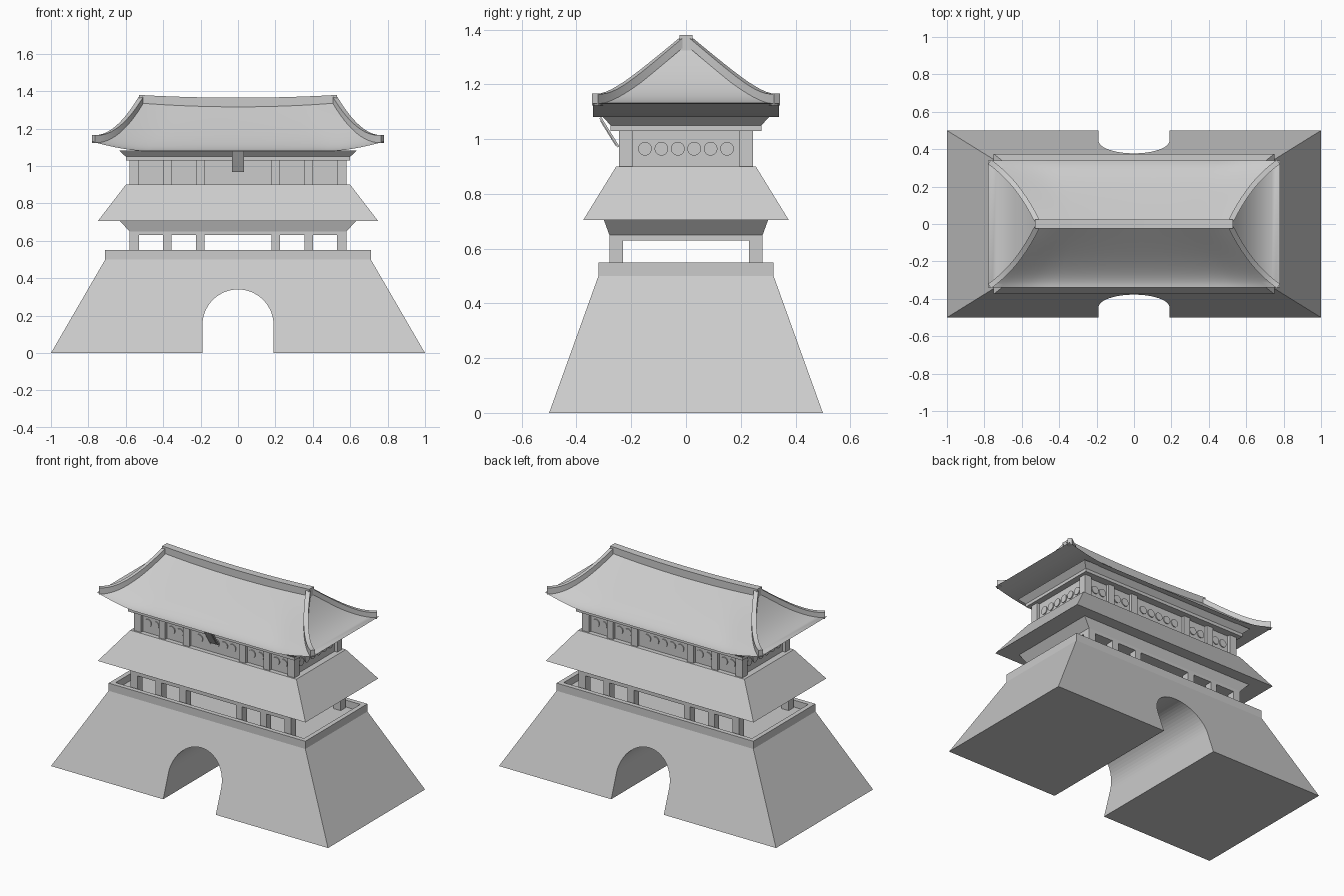
import bpy, bmesh, math
from mathutils import Vector, Matrix

if "Cube" in bpy.data.objects:
    bpy.data.objects.remove(bpy.data.objects["Cube"])


def make(name, bm, smooth=False):
    bmesh.ops.recalc_face_normals(bm, faces=bm.faces)
    me = bpy.data.meshes.new(name)
    bm.to_mesh(me)
    bm.free()
    ob = bpy.data.objects.new(name, me)
    bpy.context.collection.objects.link(ob)
    if smooth:
        bpy.ops.object.select_all(action='DESELECT')
        ob.select_set(True)
        bpy.context.view_layer.objects.active = ob
        bpy.ops.object.shade_smooth_by_angle(angle=math.radians(30))
    return ob


def loft(bm, rings, cap=True):
    vs = [[bm.verts.new(p) for p in r] for r in rings]
    n = len(vs[0])
    for a, b in zip(vs, vs[1:]):
        for i in range(n):
            j = (i + 1) % n
            bm.faces.new((a[i], a[j], b[j], b[i]))
    if cap:
        bm.faces.new(vs[0])
        bm.faces.new(vs[-1])
    return vs


def rect(x, y, z):
    return [(-x, -y, z), (x, -y, z), (x, y, z), (-x, y, z)]


def tiers(name, levels):
    bm = bmesh.new()
    loft(bm, [rect(*l) for l in levels])
    return make(name, bm)


def add_box(bm, x0, x1, y0, y1, z0, z1):
    loft(bm, [[(x0, y0, z), (x1, y0, z), (x1, y1, z), (x0, y1, z)] for z in (z0, z1)])


# stone base with arched tunnel and hollow parapet
base = tiers("stone_base", [(1, .5, 0), (.71, .32, .5), (.71, .32, .55),
                            (.68, .29, .55), (.68, .29, .505)])
bm = bmesh.new()
arch = [(-.19, -.1), (.19, -.1)] + [(.19 * math.cos(math.pi * i / 32), .15 + .19 * math.sin(math.pi * i / 32))
                                   for i in range(33)]
loft(bm, [[(x, y, z) for x, z in arch] for y in (-.7, .7)])
cutter = make("arch_cutter", bm)
cutter.hide_render = True
mod = base.modifiers.new("arch", 'BOOLEAN')
mod.object = cutter
mod.solver = 'EXACT'
bpy.context.view_layer.objects.active = base
bpy.ops.object.modifier_apply(modifier=mod.name)
bpy.data.objects.remove(cutter)

# columns of both storeys
SPANS = [(.53, .58), (.355, .40), (.18, .225)]
for name, yo, z0, z1 in (("lower_columns", .28, .505, .63), ("upper_columns", .245, .89, 1.03)):
    bm = bmesh.new()
    for a, b in SPANS:
        for x0, x1 in ((a, b), (-b, -a)):
            for y0, y1 in ((yo - .05, yo), (-yo, .05 - yo)):
                add_box(bm, x0, x1, y0, y1, z0, z1)
    make(name, bm)

# beams, brackets and lower roof
tiers("lower_beam_and_bracket", [(.58, .28, .63), (.58, .28, .65), (.63, .30, .705)])
tiers("lower_roof", [(.75, .375, .705), (.60, .255, .90)])
tiers("upper_wall", [(.56, .225, .89), (.56, .225, 1.03)])
tiers("upper_beam", [(.60, .275, 1.03), (.60, .275, 1.05)])
tiers("upper_bracket", [(.60, .275, 1.05), (.635, .305, 1.082)])

# round wall ornaments
bm = bmesh.new()


def disc(pos, axis):
    rot = Matrix.Rotation(math.pi / 2, 4, axis)
    bmesh.ops.create_cone(bm, cap_ends=True, segments=20, radius1=.025, radius2=.025,
                          depth=.012, matrix=Matrix.Translation(pos) @ rot)


for s in (-1, 1):
    for x in (-.49, -.435, -.32, -.26, -.12, -.06, 0, .06, .12, .26, .32, .435, .49):
        disc((x, s * .225, .965), 'X')
    for i in range(6):
        disc((s * .56, -.15 + .06 * i, .965), 'Y')
make("wall_discs", bm)


# upper roof: flared hip curve shared by the slopes and hip bars
def hip(u):
    s = 1 - (1 - u) ** 2
    return Vector((.52 + .26 * u, .02 + .32 * (.8 * s + .2 * u ** 3), 1.34 - .21 * s)), s


N, T = 24, 12
rings = []
for k in range(T + 1):
    p, s = hip(k / T)
    row = []
    for i in range(N + 1):
        f = -1 + 2 * i / N
        ridge_dip = .02 * (1 - f * f)
        eave_dip = .05 * (1 - max(0, (abs(f) - .65) / .35) ** 1.5)
        row.append((f * p.x, p.y, p.z - ridge_dip * (1 - s) - eave_dip * s))
    rings.append([(x, -y, z) for x, y, z in row] + row[::-1])
bm = bmesh.new()
vs = loft(bm, rings, cap=False)
for r in (vs[0], vs[-1]):
    for i in range(N):
        bm.faces.new((r[i], r[i + 1], r[2 * N - i], r[2 * N + 1 - i]))
make("upper_roof", bm, True)

# hip bars
bm = bmesh.new()
for sx in (-1, 1):
    for sy in (-1, 1):
        sections = []
        for k in range(T + 1):
            u = k / T
            p = hip(u)[0]
            t = hip(min(1, u + .02))[0] - hip(max(0, u - .02))[0]
            n = Vector((t.y, -t.x, 0)).normalized() * .014
            p -= Vector((.008, .008, 0)) * u
            up = .028 + .008 * u ** 4
            sections.append([((p + d).x * sx, (p + d).y * sy, p.z + h)
                             for d, h in ((-n, -.008), (n, -.008), (n, up), (-n, up))])
        loft(bm, sections)
make("hip_bars", bm, True)

# main ridge bar
bm = bmesh.new()
sections = []
for i in range(13):
    x = -.53 + 1.06 * i / 12
    b = (x / .53) ** 2
    sections.append([(x, -.024, 1.3 + .02 * b), (x, .024, 1.3 + .02 * b),
                     (x, .024, 1.365 + .015 * b), (x, -.024, 1.365 + .015 * b)])
loft(bm, sections)
make("ridge_bar", bm, True)

# tilted blank plaque on the front
bm = bmesh.new()
add_box(bm, -.032, .032, -.004, .004, -.063, .063)
add_box(bm, -.024, .024, -.007, .004, -.053, .053)
plaque = make("plaque", bm)
plaque.location = (0, -.28, 1.025)
plaque.rotation_euler = (math.atan2(.065, .105), 0, 0)
